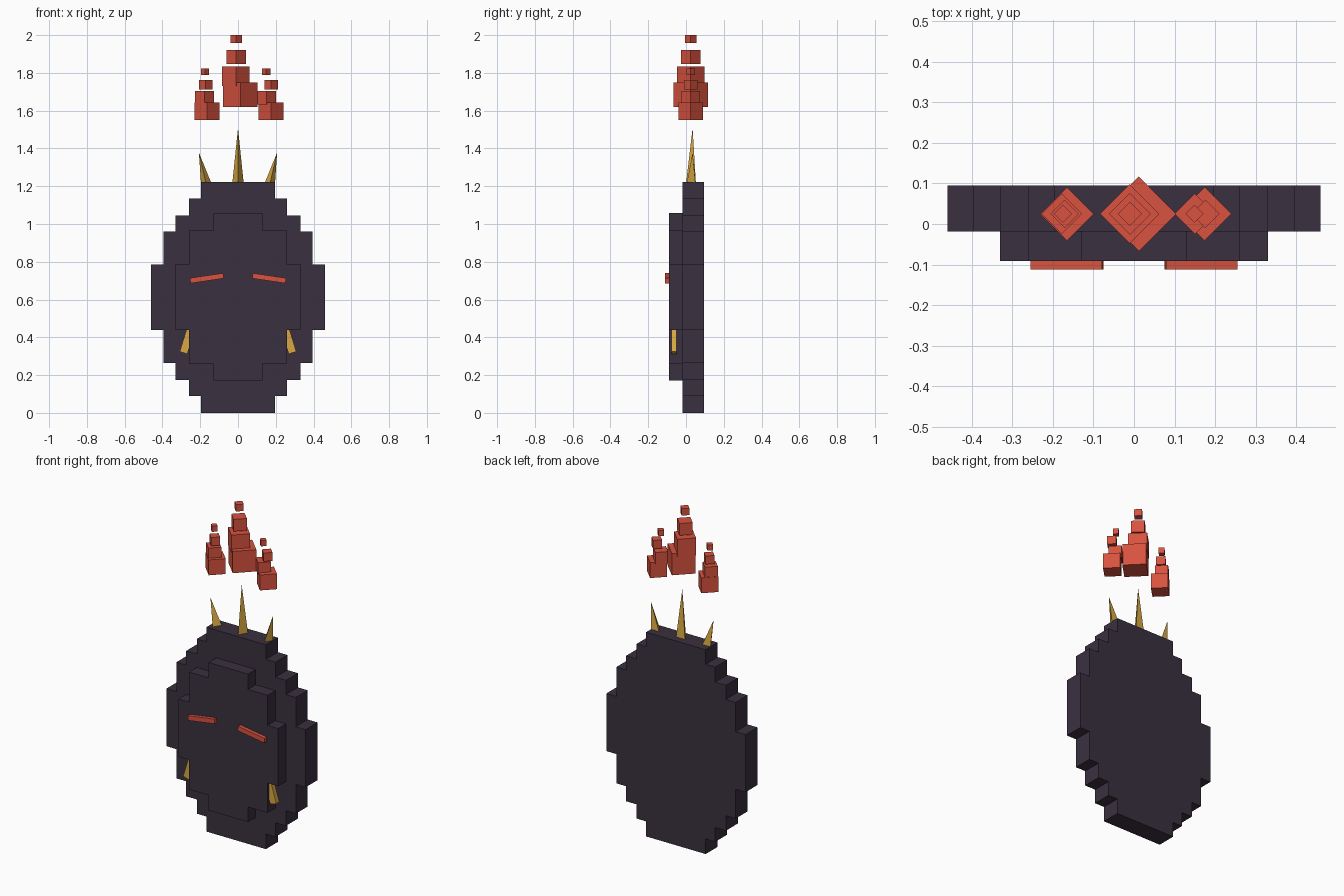
import bpy, bmesh
from math import radians, pi, sqrt
from mathutils import Matrix, Vector

cube = bpy.data.objects.get("Cube")
if cube:
    bpy.data.objects.remove(cube, do_unlink=True)


def material(name, rgb):
    m = bpy.data.materials.new(name)
    m.use_nodes = True
    m.diffuse_color = (*rgb, 1)
    bsdf = next(n for n in m.node_tree.nodes if n.type == 'BSDF_PRINCIPLED')
    bsdf.inputs["Base Color"].default_value = (*rgb, 1)
    return m


DARK = material("dark_plum", (0.042, 0.03, 0.05))
RED = material("ember_red", (0.69, 0.085, 0.05))
GOLD = material("gold", (0.69, 0.39, 0.055))


def finish(name, bm, mat):
    bmesh.ops.recalc_face_normals(bm, faces=bm.faces)
    mesh = bpy.data.meshes.new(name)
    bm.to_mesh(mesh)
    bm.free()
    mesh.materials.append(mat)
    ob = bpy.data.objects.new(name, mesh)
    bpy.context.scene.collection.objects.link(ob)
    return ob


def box(name, mat, centre, size, axis='Z', angle=0):
    bm = bmesh.new()
    bmesh.ops.create_cube(bm, size=1, matrix=Matrix.Translation(centre)
                          @ Matrix.Rotation(angle, 4, axis)
                          @ Matrix.Diagonal((*size, 1)))
    return finish(name, bm, mat)


def stepped_plate(name, steps, y0, y1):
    """Stepped oval slab; steps are (half width, low z, high z), widest first."""
    right = []
    for i, (w, lo, hi) in enumerate(steps):
        right.append((w, hi))
        if i + 1 < len(steps):
            right.append((steps[i + 1][0], hi))
    low = []
    for i, (w, lo, hi) in enumerate(steps):
        low.append((w, lo))
        if i + 1 < len(steps):
            low.append((steps[i + 1][0], lo))
    half = low[::-1] + right
    outline = half + [(-x, z) for x, z in reversed(half)]
    bm = bmesh.new()
    face = bm.faces.new([bm.verts.new((x, y0, z)) for x, z in outline])
    ext = bmesh.ops.extrude_face_region(bm, geom=[face])
    verts = [v for v in ext["geom"] if isinstance(v, bmesh.types.BMVert)]
    bmesh.ops.translate(bm, verts=verts, vec=(0, y1 - y0, 0))
    return finish(name, bm, DARK)


def spike(name, base, radius, height, lean=0):
    """Three-sided spike with one edge facing the front."""
    bm = bmesh.new()
    bmesh.ops.create_cone(bm, cap_ends=True, segments=3, radius1=radius, radius2=0,
                          depth=height)
    bmesh.ops.translate(bm, verts=bm.verts, vec=(0, 0, height / 2))
    bottom = [v for v in bm.verts if v.co.z < height / 2]
    first = bottom[0].co.copy()
    turn = Vector((first.x, first.y)).angle_signed(Vector((0, -1)))
    bm.transform(Matrix.Translation(base) @ Matrix.Rotation(lean, 4, 'Y')
                 @ Matrix.Rotation(-turn, 4, 'Z'))
    return finish(name, bm, GOLD)


# Mask: back slab and raised face slab
stepped_plate("back_plate", [(0.46, 0.44, 0.785), (0.395, 0.265, 0.96),
                             (0.33, 0.175, 1.045), (0.26, 0.09, 1.135),
                             (0.197, 0, 1.222)], -0.018, 0.095)
stepped_plate("face_plate", [(0.33, 0.44, 0.785), (0.26, 0.262, 0.965),
                             (0.13, 0.172, 1.057)], -0.091, -0.01)

# Eyes and tusks, mirrored
for side, s in (("left", 1), ("right", -1)):
    box(side + "_eye", RED, (s * 0.165, -0.096, 0.713), (0.178, 0.032, 0.028),
        'Y', s * radians(8.5))
    box(side + "_tusk", GOLD, (s * 0.268, -0.064, 0.385), (0.042, 0.028, 0.14),
        'Y', s * radians(-17))
    spike(side + "_horn", (s * 0.167, 0.035, 1.205), 0.033, 0.178, s * radians(13))
spike("centre_horn", (0, 0.035, 1.205), 0.036, 0.303)

# Floating flames: stacked cubes turned on their corners (centre x, low z, high z, diagonal)
flames = {
    "right_flame": [(-0.165, 1.55, 1.642, 0.132), (-0.178, 1.638, 1.703, 0.1),
                    (-0.171, 1.712, 1.762, 0.07), (-0.175, 1.79, 1.824, 0.044)],
    "centre_flame": [(0.012, 1.62, 1.75, 0.184), (-0.011, 1.73, 1.834, 0.146),
                     (-0.01, 1.848, 1.92, 0.103), (-0.01, 1.959, 2.0, 0.06)],
    "left_flame": [(0.174, 1.55, 1.642, 0.132), (0.15, 1.632, 1.703, 0.1),
                   (0.176, 1.712, 1.762, 0.07), (0.149, 1.79, 1.824, 0.044)],
}
for name, blocks in flames.items():
    for i, (x, lo, hi, diag) in enumerate(blocks, 1):
        side = diag / sqrt(2)
        box(f"{name}_block_{i}", RED, (x, 0.025, (lo + hi) / 2), (side, side, hi - lo),
            'Z', pi / 4)
